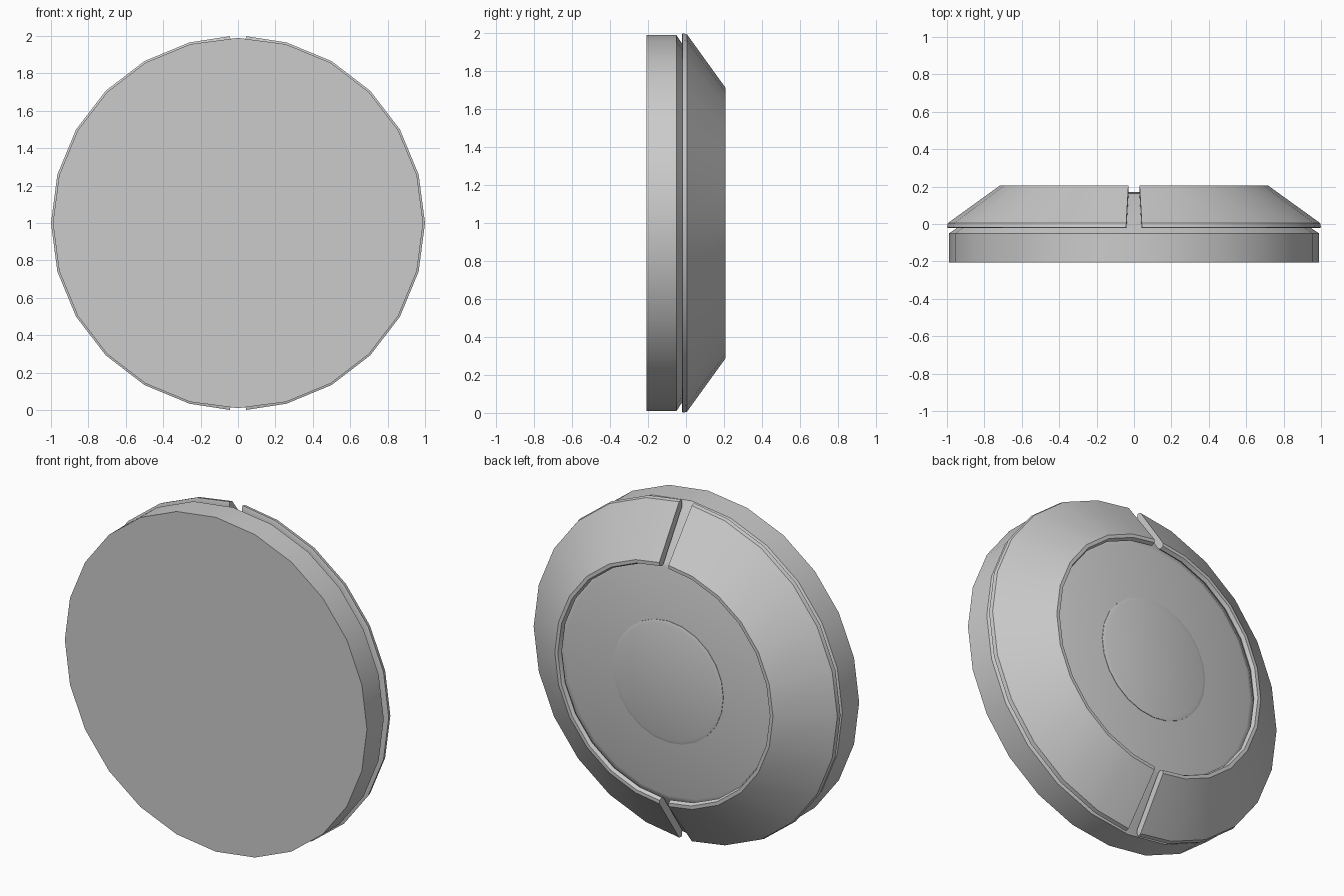
import bpy, bmesh
from math import sin, cos, radians

if "Cube" in bpy.data.objects:
    bpy.data.objects.remove(bpy.data.objects["Cube"], do_unlink=True)

grey = bpy.data.materials.new("plain grey")
grey.use_nodes = True
grey.diffuse_color = (0.6, 0.6, 0.6, 1)
grey.node_tree.nodes["Principled BSDF"].inputs["Base Color"].default_value = grey.diffuse_color


def turned(name, profile, angles, full, cx=0.0, cz=1.0):
    """Turn a (radius, y) profile about the y axis. Full turns get flat end
    caps; partial turns have a closed profile and capped ends."""
    bm = bmesh.new()
    rings = [[bm.verts.new((cx + r * cos(radians(a)), y, cz + r * sin(radians(a))))
              for r, y in profile] for a in angles]
    n, m = len(rings), len(profile)
    for i in range(n if full else n - 1):
        a, b = rings[i], rings[(i + 1) % n]
        for j in range(m - 1 if full else m):
            k = (j + 1) % m
            bm.faces.new((a[j], a[k], b[k], b[j]))
    if full:
        for j in (0, m - 1):
            bm.faces.new([ring[j] for ring in rings])
    else:
        bm.faces.new(rings[0])
        bm.faces.new(rings[-1])
    bmesh.ops.recalc_face_normals(bm, faces=bm.faces)
    mesh = bpy.data.meshes.new(name)
    bm.to_mesh(mesh)
    bm.free()
    mesh.materials.append(grey)
    obj = bpy.data.objects.new(name, mesh)
    bpy.context.collection.objects.link(obj)
    bpy.ops.object.select_all(action='DESELECT')
    obj.select_set(True)
    bpy.context.view_layer.objects.active = obj
    bpy.ops.object.shade_smooth_by_angle(angle=radians(25))
    return obj


circle = range(0, 360, 15)

# Base disc with its cone-shaped core
turned("base_disc", [(0.99, -0.207), (0.99, -0.05), (0.962, -0.032),
                     (0.70, 0.155), (0.675, 0.163)], circle, True)

# Two thin half covers, split at the top and bottom
shell = [(0.99, -0.022), (1.0, -0.018), (0.995, 0.005), (0.715, 0.207),
         (0.695, 0.207), (0.685, 0.185), (0.695, 0.168), (0.96, -0.022)]
half = [-87.6, *range(-75, 90, 15), 87.6]
turned("left_cover", shell, half, False)
turned("right_cover", shell, [a + 180 for a in half], False)

# Slightly raised centre button
turned("centre_button", [(0.36, 0.155), (0.36, 0.166), (0.34, 0.172)], circle, True)
